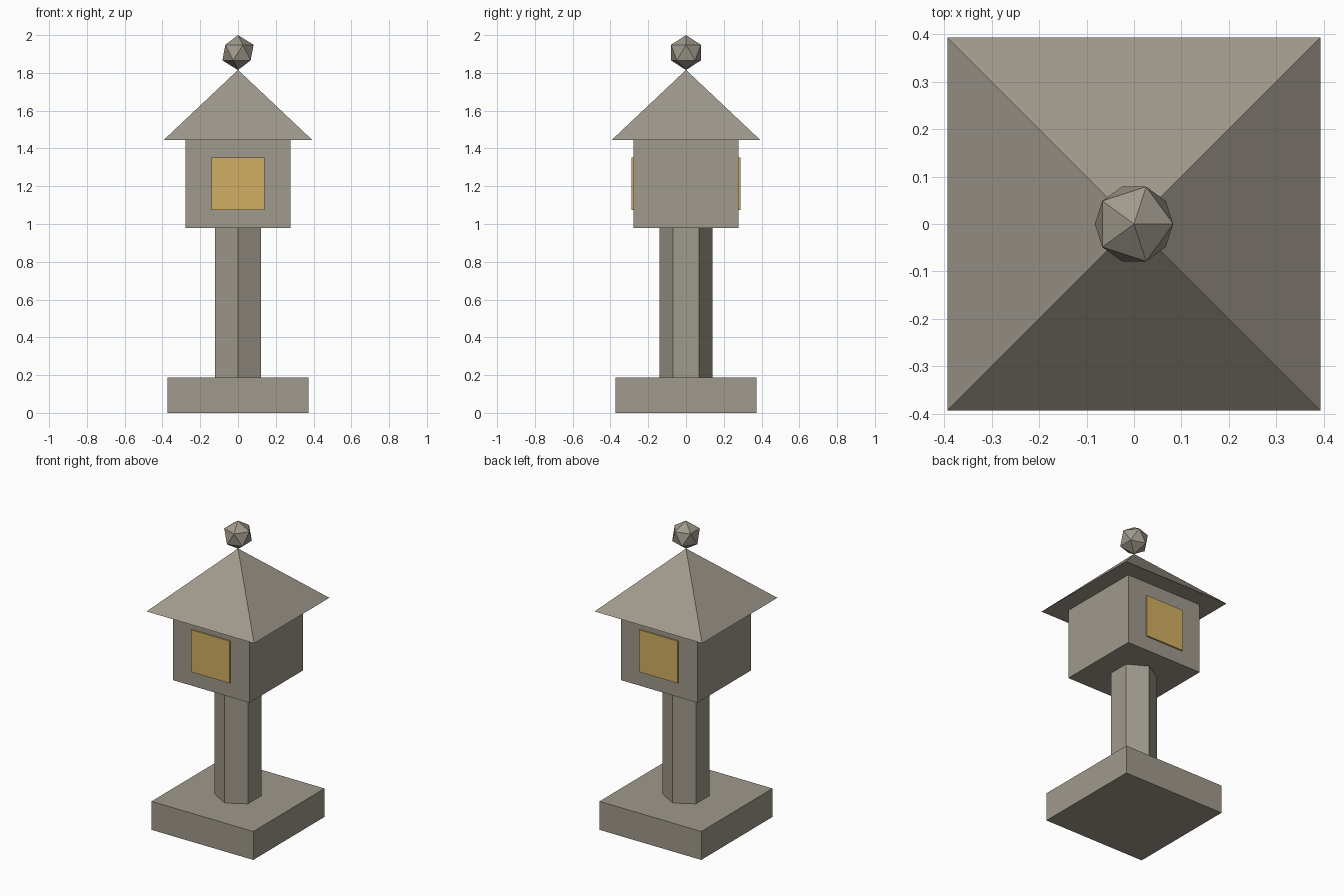
import bpy
import math

if "Cube" in bpy.data.objects:
    bpy.data.objects.remove(bpy.data.objects["Cube"])


def material(name, rgb):
    mat = bpy.data.materials.new(name)
    mat.diffuse_color = (*rgb, 1.0)
    mat.use_nodes = True
    mat.node_tree.nodes["Principled BSDF"].inputs["Base Color"].default_value = mat.diffuse_color
    return mat


stone = material("warm grey stone", (0.35, 0.32, 0.265))
glow = material("amber window", (0.64, 0.43, 0.125))


def finish(name, mat):
    obj = bpy.context.object
    obj.name = name
    obj.data.materials.append(mat)
    return obj


def box(name, size, centre, mat):
    bpy.ops.mesh.primitive_cube_add(size=1, location=centre)
    obj = finish(name, mat)
    obj.scale = size
    bpy.ops.object.transform_apply(location=False, rotation=False, scale=True)
    return obj


# Square foot slab
box("base", (0.744, 0.744, 0.188), (0, 0, 0.094), stone)

# Hexagonal post, corners facing front and back
bpy.ops.mesh.primitive_cylinder_add(vertices=6, radius=0.14, depth=0.79,
                                    location=(0, 0, 0.188 + 0.395))
finish("post", stone)

# Lantern chamber
box("lantern_box", (0.558, 0.558, 0.467), (0, 0, 1.2115), stone)

# Glowing panes on the front and back
for name, side in (("front_window", -1), ("back_window", 1)):
    box(name, (0.28, 0.0095, 0.278), (0, side * 0.2835, 1.212), glow)

# Pyramid roof
bpy.ops.mesh.primitive_cone_add(vertices=4, radius1=0.393 * math.sqrt(2), radius2=0,
                                depth=0.371, location=(0, 0, 1.445 + 0.1855),
                                rotation=(0, 0, math.pi / 4))
finish("roof", stone)

# Faceted finial
bpy.ops.mesh.primitive_ico_sphere_add(subdivisions=1, radius=0.0925,
                                      location=(0, 0, 1.9075))
finish("finial", stone)
